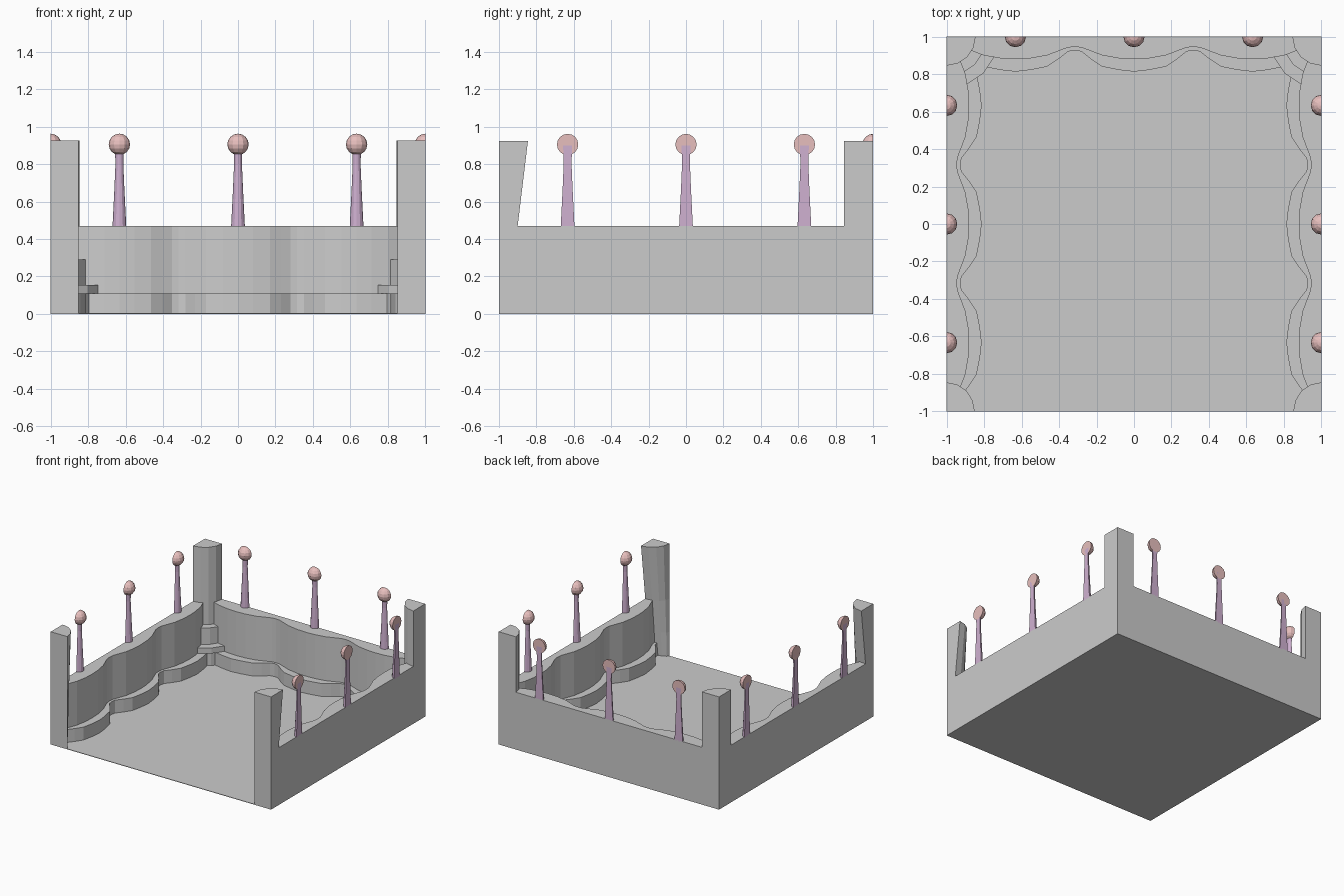
import bpy, bmesh, math
from mathutils import Matrix, Vector

if "Cube" in bpy.data.objects:
    bpy.data.objects.remove(bpy.data.objects["Cube"])


def finish(name, bm, mat=None):
    bmesh.ops.recalc_face_normals(bm, faces=bm.faces)
    me = bpy.data.meshes.new(name)
    bm.to_mesh(me)
    bm.free()
    ob = bpy.data.objects.new(name, me)
    bpy.context.collection.objects.link(ob)
    if mat:
        me.materials.append(mat)
    return ob


def loft(bm, sections):
    """Closed solid through matching outlines, given as lists of (x, y, z)."""
    rings = [[bm.verts.new(p) for p in s] for s in sections]
    n = len(rings[0])
    for a, b in zip(rings, rings[1:]):
        for i in range(n):
            j = (i + 1) % n
            bm.faces.new((a[i], a[j], b[j], b[i]))
    bm.faces.new(rings[0][::-1])
    bm.faces.new(rings[-1])


def prism(name, outline, z0, z1):
    bm = bmesh.new()
    loft(bm, [[(x, y, z) for x, y in outline] for z in (z0, z1)])
    return finish(name, bm)


def material(name, colour):
    m = bpy.data.materials.new(name)
    m.diffuse_color = colour
    m.use_nodes = True
    m.node_tree.nodes["Principled BSDF"].inputs["Base Color"].default_value = m.diffuse_color
    return m


pink = material("ball_pink", (0.80, 0.52, 0.51, 1))
purple = material("stem_purple", (0.63, 0.44, 0.64, 1))

# thin floor
prism("floor", [(-1, -1), (1, -1), (1, 1), (-1, 1)], 0, 0.004)

# wavy depth profile: position along the wall, wall depth, ledge depth
half_wave = [(0, .12, .187), (.08, .116, .178), (.17, .10, .16),
             (.23, .077, .12), (.28, .058, .08), (.316, .055, .073)]
PERIOD = 0.633


def wave(col, lo, hi):
    pts = []
    for k in range(-2, 3):
        for h in half_wave:
            for s in (-1, 1):
                t = k * PERIOD + s * h[0]
                if lo < t < hi:
                    pts.append((round(t, 3), h[col]))
    pts = sorted(set(pts))
    # drop near duplicates where neighbouring waves meet
    out = [pts[0]]
    for p in pts[1:]:
        if p[0] - out[-1][0] > 0.01:
            out.append(p)
    return [(lo, out[0][1])] + out + [(hi, out[-1][1])]


def place(side, t, d):
    """Map (along wall, depth from outer edge) to plan coordinates."""
    return {"left": (-1 + d, t), "right": (1 - d, t), "back": (t, 1 - d)}[side]


for side in ("left", "right", "back"):
    lo, hi = (-0.93, 0.93) if side == "back" else (-0.998, 0.93)
    for part, col, back, top in (("wall", 1, 0, .47), ("ledge", 2, .02, .11)):
        outline = [place(side, t, d) for t, d in wave(col, lo, hi)]
        outline += [place(side, hi, back), place(side, lo, back)]
        prism(f"{side}_{part}", outline, 0, top)


# corner pillars: quarter-round sections
def quarter(cx, cy, rx, ry, z):
    sx, sy = -math.copysign(1, cx), -math.copysign(1, cy)
    arc = [(cx + sx * rx * math.cos(i * math.pi / 8),
            cy + sy * ry * math.sin(i * math.pi / 8), z) for i in range(5)]
    return [(cx, cy, z)] + arc


for label, x in (("left", -1), ("right", 1)):
    # front posts lean outwards along the wall
    bm = bmesh.new()
    loft(bm, [quarter(x, -1, .15, ry, z)
              for z, ry in ((0, .05), (.2, .07), (.47, .10), (.925, .155))])
    finish(f"front_{label}_post", bm)
    # back posts step in above a moulded base
    bm = bmesh.new()
    loft(bm, [quarter(x, 1, r, r, z) for z, r in
              ((0, .265), (.11, .265), (.11, .278), (.155, .278),
               (.155, .212), (.29, .212), (.29, .155), (.925, .155))])
    finish(f"back_{label}_post", bm)


# half bollards cut flush with the outer edges
def cut_flush(bm, point, outward):
    geom = bm.verts[:] + bm.edges[:] + bm.faces[:]
    # tiny inset keeps the cut clear of existing vertices
    bmesh.ops.bisect_plane(bm, geom=geom, dist=1e-5, plane_co=point,
                           plane_no=outward, clear_outer=True)
    rim = [e for e in bm.edges if e.is_boundary]
    bmesh.ops.holes_fill(bm, edges=rim, sides=0)


for side, outward in (("left", (-1, 0, 0)), ("right", (1, 0, 0)), ("back", (0, 1, 0))):
    for i, t in enumerate((-PERIOD, 0, PERIOD)):
        x, y = place(side, t, 0)
        bm = bmesh.new()
        loft(bm, [[(x + r * math.cos(a * math.pi / 6),
                    y + r * math.sin(a * math.pi / 6), z) for a in range(12)]
                  for z, r in ((.46, .037), (.66, .027), (.80, .021), (.90, .024))])
        cut_flush(bm, Vector((x, y, 0)), outward)
        finish(f"{side}_bollard_stem_{i + 1}", bm, purple)

        bm = bmesh.new()
        bmesh.ops.create_uvsphere(bm, u_segments=12, v_segments=8, radius=.057,
                                  matrix=Matrix.Translation((x, y, .905)))
        cut_flush(bm, Vector((x, y, 0)), outward)
        finish(f"{side}_bollard_ball_{i + 1}", bm, pink)
